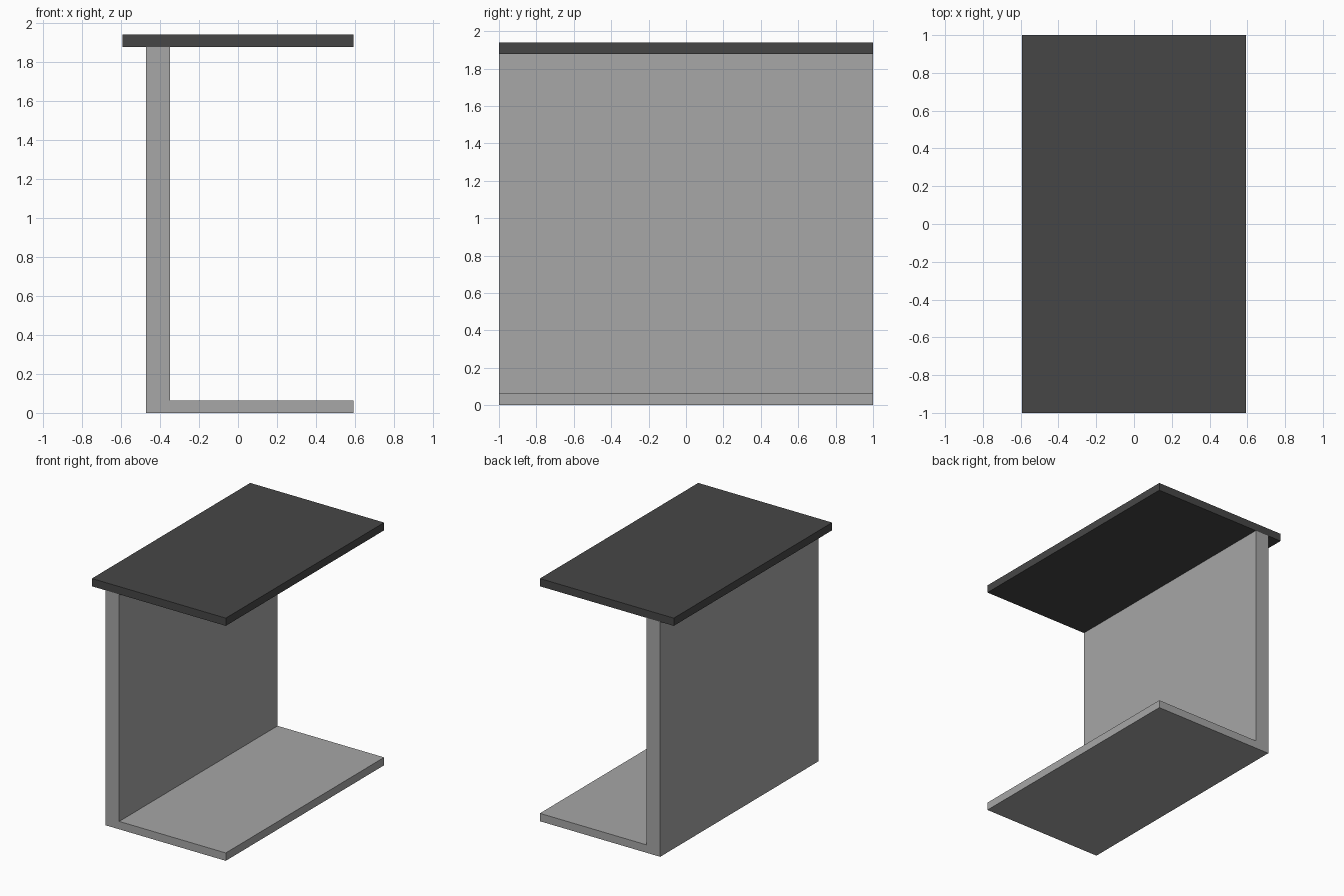
import bpy
import bmesh

cube = bpy.data.objects.get("Cube")
if cube:
    bpy.data.objects.remove(cube, do_unlink=True)


def material(name, rgb):
    mat = bpy.data.materials.new(name)
    mat.use_nodes = True
    mat.diffuse_color = (*rgb, 1)
    mat.node_tree.nodes["Principled BSDF"].inputs["Base Color"].default_value = (*rgb, 1)
    return mat


def extrude_profile(name, points, mat, depth=2.0):
    """Extrude a closed x-z profile along y, centred on y = 0."""
    bm = bmesh.new()
    face = bm.faces.new([bm.verts.new((x, -depth / 2, z)) for x, z in points])
    result = bmesh.ops.extrude_face_region(bm, geom=[face])
    verts = [g for g in result["geom"] if isinstance(g, bmesh.types.BMVert)]
    bmesh.ops.translate(bm, verts=verts, vec=(0, depth, 0))
    bmesh.ops.recalc_face_normals(bm, faces=bm.faces)
    mesh = bpy.data.meshes.new(name)
    bm.to_mesh(mesh)
    bm.free()
    mesh.materials.append(mat)
    obj = bpy.data.objects.new(name, mesh)
    bpy.context.collection.objects.link(obj)
    return obj


light_grey = material("light grey", (0.385, 0.385, 0.385))
dark_grey = material("dark grey", (0.062, 0.062, 0.062))

HALF_W = 0.592                    # half the table width
WALL_L, WALL_R = -0.472, -0.35    # upright panel sides
BASE_H = 0.063                    # base thickness
TOP_Z0, TOP_Z1 = 1.878, 1.94      # table top underside and surface

# Upright panel and base in one L-shaped piece
extrude_profile("upright_and_base", [
    (WALL_L, 0), (HALF_W, 0), (HALF_W, BASE_H),
    (WALL_R, BASE_H), (WALL_R, TOP_Z0), (WALL_L, TOP_Z0)], light_grey)

# Table top, overhanging the upright
extrude_profile("table_top", [
    (-HALF_W, TOP_Z0), (HALF_W, TOP_Z0),
    (HALF_W, TOP_Z1), (-HALF_W, TOP_Z1)], dark_grey)
